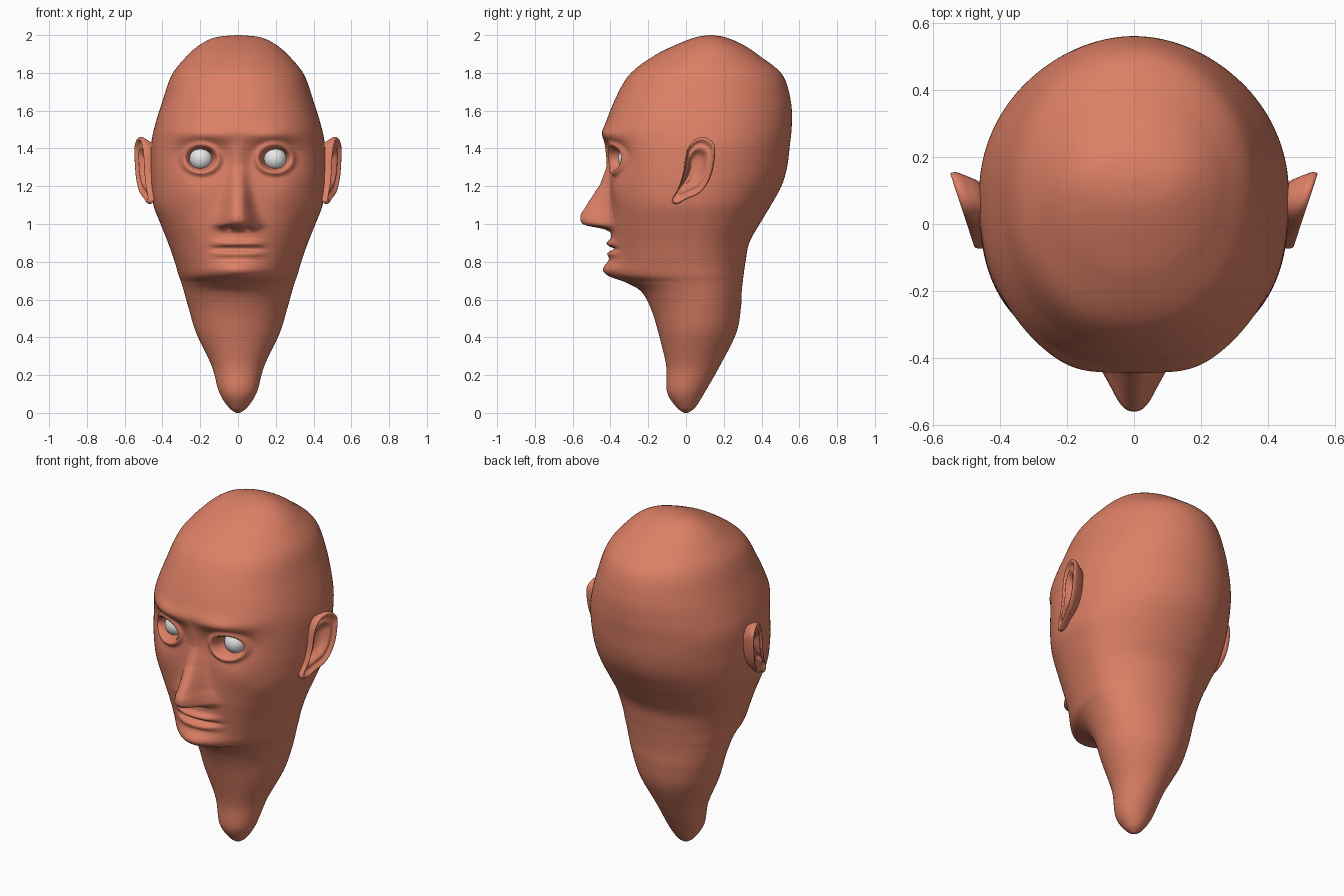
import bpy, bmesh, math

if "Cube" in bpy.data.objects:
    bpy.data.objects.remove(bpy.data.objects["Cube"])


def material(name, rgb):
    m = bpy.data.materials.new(name)
    m.diffuse_color = (*rgb, 1)
    m.use_nodes = True
    m.node_tree.nodes["Principled BSDF"].inputs["Base Color"].default_value = m.diffuse_color
    return m


CLAY = material("terracotta", (0.72, 0.215, 0.132))
WHITE = material("eye white", (0.8, 0.8, 0.8))


def make_object(name, bm, mat):
    bmesh.ops.recalc_face_normals(bm, faces=bm.faces)
    for f in bm.faces:
        f.smooth = True
    me = bpy.data.meshes.new(name)
    bm.to_mesh(me)
    bm.free()
    me.materials.append(mat)
    ob = bpy.data.objects.new(name, me)
    bpy.context.collection.objects.link(ob)
    return ob


def loft(rings):
    """Skin closed rings of equal size and cap both ends."""
    bm = bmesh.new()
    rows = [[bm.verts.new(p) for p in r] for r in rings]
    n = len(rows[0])
    for a, b in zip(rows, rows[1:]):
        for i in range(n):
            j = (i + 1) % n
            bm.faces.new((a[i], a[j], b[j], b[i]))
    bm.faces.new(rows[0])
    bm.faces.new(rows[-1])
    return bm


def spline(points, steps, closed=False):
    """Catmull-Rom through tuples of any length."""
    n, out = len(points), []
    for i in range(n if closed else n - 1):
        ids = [i - 1, i, i + 1, i + 2]
        ids = [k % n if closed else min(max(k, 0), n - 1) for k in ids]
        quad = list(zip(*[points[k] for k in ids]))
        for s in range(steps):
            t = s / steps
            out.append([0.5 * (2 * b + (c - a) * t + (2 * a - 5 * b + 4 * c - d) * t * t
                               + (3 * b - a - 3 * c + d) * t ** 3) for a, b, c, d in quad])
    if not closed:
        out.append(list(points[-1]))
    return out


def gauss(u, s):
    return math.exp(-(u / s) ** 2)


def lookup(table, z):
    """Linear interpolation in a table sorted by falling z."""
    if z >= table[0][0] or z <= table[-1][0]:
        return 0.0
    for (z1, v1), (z0, v0) in zip(table, table[1:]):
        if z >= z0:
            return v0 + (v1 - v0) * (z - z0) / (z1 - z0)


# Head sections: z, front y, back y, half width, y of widest point, front squareness
SECTIONS = [
    (2.0, .12, .14, .01, .13, 2), (1.988, .05, .21, .12, .13, 2),
    (1.95, -.05, .30, .20, .12, 2), (1.89, -.17, .39, .27, .11, 2),
    (1.79, -.30, .51, .35, .10, 2.2), (1.65, -.38, .555, .40, .10, 2.3),
    (1.52, -.425, .56, .44, .10, 2.4), (1.42, -.42, .55, .46, .10, 2.4),
    (1.30, -.40, .535, .462, .08, 2.5), (1.20, -.40, .505, .46, .06, 2.4),
    (1.10, -.40, .45, .448, .05, 2.3), (1.0, -.40, .39, .41, .05, 2.2),
    (.90, -.395, .335, .37, .05, 2.1), (.80, -.39, .315, .335, .05, 2),
    (.73, -.385, .305, .315, .06, 1.9), (.69, -.31, .30, .30, .07, 1.9),
    (.64, -.235, .295, .285, .08, 2), (.55, -.185, .29, .26, .08, 2),
    (.42, -.145, .265, .22, .06, 2), (.25, -.105, .18, .14, .03, 2),
    (.11, -.10, .10, .10, 0, 2), (.03, -.05, .05, .05, 0, 2), (0, -.01, .01, .01, 0, 2)]

NOSE = [(1.46, 0), (1.39, .012), (1.31, .02), (1.21, .055), (1.11, .12), (1.05, .158),
        (1.02, .16), (.995, .145), (.972, .03), (.955, 0)]
NOSE_WIDTH = [(1.5, .04), (1.35, .04), (1.2, .052), (1.08, .068), (1.0, .092), (.9, .09)]
EYE_X, EYE_Z = .195, 1.345


def face_relief(x, z):
    """How far the face stands forward of the plain head."""
    x = abs(x)
    # brow and eye socket
    d = .03 * gauss(z - 1.47, .045) * gauss(x - .18, .13) + .012 * gauss(z - 1.48, .05) * gauss(x, .08)
    d -= .055 * gauss(x - .2, .11) * gauss(z - 1.36, .07)
    # eyelids around the eye opening
    r = math.hypot((x - EYE_X) / 1.25, z - EYE_Z)
    d += .032 * gauss(r - .072, .016) - .06 * math.exp(-(r / .052) ** 6)
    # nose and nostrils
    w = lookup(NOSE_WIDTH, z)
    if w:
        d += lookup(NOSE, z) * math.exp(-(x / w) ** 2.6)
    d -= .03 * gauss(x - .045, .022) * gauss(z - .98, .012)
    # cheekbones
    d += .012 * gauss(x - .24, .09) * gauss(z - 1.17, .08)
    # lips, mouth slit and chin
    mouth = math.exp(-(x / .125) ** 4)
    d += mouth * (.027 * gauss(z - .897, .018) + .022 * gauss(z - .842, .018)
                  - .022 * gauss(z - .868, .008))
    d += .048 * gauss(z - .76, .05) * gauss(x, .14)
    return d


# Head and neck
COLUMNS = 200
rings = []
for z, yf, yb, w, yc, n in spline(SECTIONS, 11):
    w, ring = max(w, .004), []
    for i in range(COLUMNS):
        t = 2 * math.pi * i / COLUMNS
        a = t - .5 * math.sin(t)          # denser columns on the face
        sx, cy = math.sin(a), math.cos(a)
        depth, e = (yc - yf, n) if cy > 0 else (yb - yc, 2)
        depth = max(depth, .004)
        r = (abs(sx / w) ** e + abs(cy / depth) ** e) ** (-1 / e)
        x, y = r * sx, yc - r * cy
        if cy > 0 and .6 < z < 1.7:
            y -= face_relief(x, z)
        ring.append((x, y, z))
    rings.append(ring)
make_object("head", loft(rings), CLAY)

# Ears: one outline (y, z) swept through bowl, fold, rim and back
OUTLINE = [(.01, 1.40), (.05, 1.45), (.10, 1.46), (.145, 1.43), (.155, 1.38), (.135, 1.26),
           (.08, 1.17), (0, 1.13), (-.05, 1.105), (-.075, 1.125), (-.04, 1.19),
           (-.015, 1.27), (-.005, 1.34)]
EAR_RINGS = [(.06, -.04), (.25, -.038), (.45, -.032), (.58, 0), (.68, .004), (.78, -.01),
             (.88, .01), (.95, .015), (1, .006), (1, -.012), (.9, -.03), (.7, -.09)]
CY, CZ = .045, 1.30
outline = spline(OUTLINE, 4, True)
for side, name in ((1, "left_ear"), (-1, "right_ear")):
    rings = []
    for s, d in EAR_RINGS:
        pts = [(CY + (y - CY) * s, CZ + (z - CZ) * s) for y, z in outline]
        rings.append([(side * (.46 + .33 * (y + .08) + d), y, z) for y, z in pts])
    ear = make_object(name, loft(rings), CLAY)
    ear.modifiers.new("smooth", 'SUBSURF').levels = 1

# Eyeballs
for side, name in ((1, "left_eye"), (-1, "right_eye")):
    bm = bmesh.new()
    bmesh.ops.create_uvsphere(bm, u_segments=32, v_segments=16, radius=.062)
    eye = make_object(name, bm, WHITE)
    eye.location = (side * EYE_X, -.298, EYE_Z)
